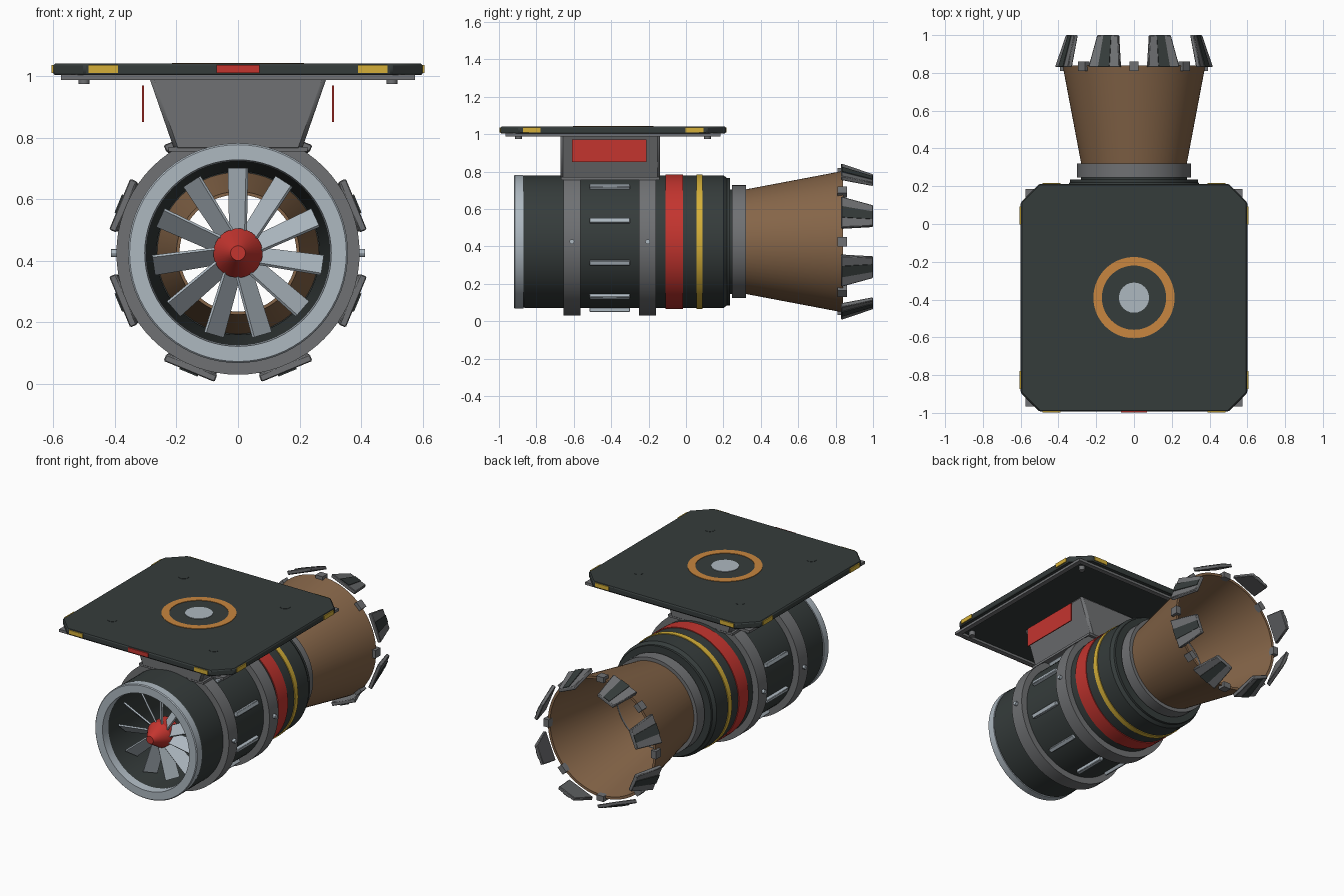
import bpy, bmesh, math
from mathutils import Matrix, Vector

if "Cube" in bpy.data.objects:
    bpy.data.objects.remove(bpy.data.objects["Cube"])


def material(name, r, g, b):
    m = bpy.data.materials.new(name)
    m.use_nodes = True
    m.diffuse_color = (r, g, b, 1)
    m.node_tree.nodes["Principled BSDF"].inputs["Base Color"].default_value = (r, g, b, 1)
    return m


DARK = material("dark_slate", 0.036, 0.045, 0.044)
GREY = material("mid_grey", 0.16, 0.165, 0.172)
LIGHT = material("light_steel", 0.42, 0.48, 0.53)
RED = material("red", 0.55, 0.035, 0.028)
YELLOW = material("yellow", 0.66, 0.43, 0.04)
BROWN = material("bronze_brown", 0.235, 0.13, 0.065)
ORANGE = material("orange", 0.58, 0.24, 0.05)

AXIS_Z = 0.425                      # height of the engine axis
ENGINE = Vector((0, 0, AXIS_Z))
PLATE_Y = -0.39                     # centre of the mounting plate


def finish(name, bm, mat, bevel=0):
    bmesh.ops.remove_doubles(bm, verts=bm.verts, dist=1e-5)
    bmesh.ops.recalc_face_normals(bm, faces=bm.faces)
    mesh = bpy.data.meshes.new(name)
    bm.to_mesh(mesh)
    bm.free()
    mesh.materials.append(mat)
    mesh.shade_smooth()
    mesh.set_sharp_from_angle(angle=math.radians(30))
    ob = bpy.data.objects.new(name, mesh)
    bpy.context.collection.objects.link(ob)
    if bevel:
        mod = ob.modifiers.new("bevel", "BEVEL")
        mod.width = bevel
        mod.segments = 1
    return ob


def lathe(name, profile, mat, origin=ENGINE, axis="Y", steps=72):
    """Spin (along, radius) points; closed loop unless it starts on the axis."""
    bm = bmesh.new()
    ax = Vector((0, 1, 0)) if axis == "Y" else Vector((0, 0, 1))
    vs = [bm.verts.new(origin + ax * a + Vector((r, 0, 0))) for a, r in profile]
    edges = [bm.edges.new(p) for p in zip(vs, vs[1:])]
    if profile[0][1] > 0:
        edges.append(bm.edges.new((vs[-1], vs[0])))
    bmesh.ops.spin(bm, geom=vs + edges, cent=origin, axis=ax,
                   angle=math.tau, steps=steps, use_duplicate=False)
    return finish(name, bm, mat)


def band(name, y0, y1, inner, outer, mat):
    return lathe(name, [(y0, inner), (y0, outer), (y1, outer), (y1, inner)], mat)


def disc(name, x, y, z0, z1, r, mat):
    return lathe(name, [(z0, 0), (z0, r), (z1, r), (z1, 0)], mat,
                 Vector((x, y, 0)), "Z", 24)


def loft(name, rings, mat, bevel=0):
    """Skin between rings of equal point count and cap both ends."""
    bm = bmesh.new()
    rows = [[bm.verts.new(p) for p in ring] for ring in rings]
    n = len(rows[0])
    for a, b in zip(rows, rows[1:]):
        for i in range(n):
            bm.faces.new((a[i], a[(i + 1) % n], b[(i + 1) % n], b[i]))
    bm.faces.new(rows[0])
    bm.faces.new(rows[-1])
    return finish(name, bm, mat, bevel)


def box(name, x0, x1, y0, y1, z0, z1, mat, bevel=0):
    return loft(name, [[(x0, y0, z), (x1, y0, z), (x1, y1, z), (x0, y1, z)]
                       for z in (z0, z1)], mat, bevel)


def radial(name, rings, angle, mat, bevel=0):
    """Loft given in (radius, tangent, y), turned about the engine axis."""
    turn = Matrix.Translation(ENGINE) @ Matrix.Rotation(-angle, 4, "Y")
    return loft(name, [[turn @ Vector((r, y, t)) for r, t, y in ring]
                       for ring in rings], mat, bevel)


def slab(r, depth, half, y):
    return [(r - depth, -half, y), (r, -half, y), (r, half, y), (r - depth, half, y)]


# Engine casing, open right through
lathe("engine_casing", [(-0.87, 0.30), (-0.87, 0.35), (-0.862, 0.355), (0.20, 0.355),
                        (0.22, 0.34), (0.235, 0.34), (0.235, 0.275), (0.0, 0.265)], DARK)
lathe("intake_ring", [(-0.92, 0.303), (-0.92, 0.352), (-0.915, 0.357),
                      (-0.87, 0.357), (-0.87, 0.298)], LIGHT)
band("front_strap", -0.655, -0.565, 0.34, 0.395, GREY)
band("rear_strap", -0.25, -0.16, 0.34, 0.395, GREY)
band("red_band", -0.11, -0.015, 0.34, 0.36, RED)
band("yellow_band", 0.055, 0.088, 0.34, 0.36, YELLOW)

# Exhaust nozzle
lathe("nozzle", [(-0.10, 0.20), (0.84, 0.378), (0.84, 0.362), (-0.10, 0.19)], BROWN)
band("nozzle_seat", 0.23, 0.25, 0.255, 0.28, DARK)
band("nozzle_collar", 0.245, 0.32, 0.265, 0.302, GREY)

# Fan
lathe("fan_hub", [(-0.88, 0), (-0.88, 0.024), (-0.79, 0.08), (-0.70, 0.08), (-0.70, 0)],
      RED, steps=40)
BLADES = 11
for i in range(BLADES):
    rings = []
    for r, chord, pitch in ((0.07, 0.075, 48), (0.277, 0.085, 46)):
        p = math.radians(pitch)
        along = Vector((0, math.cos(p), math.sin(p))) * chord / 2
        thick = Vector((0, -math.sin(p), math.cos(p))) * 0.005
        mid = Vector((r, 0, -0.765))
        rings.append([mid - along - thick, mid + along - thick,
                      mid + along + thick, mid - along + thick])
    radial("fan_blade", rings, math.pi / 2 + math.tau * i / BLADES, LIGHT)

# Ribs along the casing
for i in range(10):
    radial("casing_rib", [slab(0.375, 0.03, 0.013, y) for y in (-0.515, -0.3)],
           math.radians(18 + 36 * i), LIGHT, 0.003)

# Nozzle petals with dark inlays, and hinge blocks between them
for i in range(8):
    a = math.radians(22.5 + 45 * i)
    radial("nozzle_petal", [slab(0.417, 0.025, 0.09, 0.83), slab(0.367, 0.022, 0.06, 1.0)],
           a, GREY, 0.004)
    radial("petal_inlay", [slab(0.421, 0.008, 0.032, 0.834), slab(0.371, 0.008, 0.022, 0.998)],
           a, DARK)
    radial("hinge_block", [slab(0.393, 0.035, 0.025, y) for y in (0.81, 0.86)],
           a + math.radians(22.5), GREY)

# Strap bolts
for side in (0, math.pi):
    for y in (-0.61, -0.205):
        rings = [[(r, 0.013 * math.cos(k * math.tau / 12), y + 0.013 * math.sin(k * math.tau / 12))
                  for k in range(12)] for r in (0.385, 0.412)]
        radial("strap_bolt", rings, side, LIGHT)

# Pylon
loft("pylon", [[(-w, -0.67, z), (w, -0.67, z), (w, -0.14, z), (-w, -0.14, z)]
               for w, z in ((0.205, 0.755), (0.29, 1.0))], GREY, 0.013)
box("pylon_saddle", -0.225, 0.225, -0.668, -0.142, 0.755, 0.77, GREY)
for s in (-1, 1):
    box("pylon_side_panel", s * 0.308 - 0.003, s * 0.308 + 0.003, -0.61, -0.21, 0.85, 0.97, RED)

# Mounting plate with clipped corners
W, H, C = 0.6, 0.603, 0.1
outline = [(-W + C, -H), (W - C, -H), (W, -H + C), (W, H - C),
           (W - C, H), (-W + C, H), (-W, H - C), (-W, -H + C)]
loft("mounting_plate", [[(x, y + PLATE_Y, z) for x, y in outline] for z in (1.003, 1.04)],
     DARK, 0.006)
for s in (-1, 1):
    box("frame_side_rail", s * 0.56 - 0.015, s * 0.56 + 0.015, -0.965, 0.185, 0.988, 1.005, GREY)
    y = PLATE_Y + s * 0.56
    box("frame_cross_rail", -0.575, 0.575, y - 0.015, y + 0.015, 0.988, 1.005, GREY)
    for t in (-1, 1):
        disc("frame_bolt", s * 0.5, PLATE_Y + t * 0.505, 0.975, 1.005, 0.018, GREY)
        disc("plate_plug", s * 0.355, PLATE_Y + t * 0.355, 1.035, 1.0415, 0.03, DARK)
        # Yellow markers on all four edges
        x = s * 0.4375
        y = PLATE_Y + t * 0.603
        box("edge_marker", x - 0.0475, x + 0.0475, y - 0.004, y + 0.004, 1.01, 1.036, YELLOW)
        x = s * 0.601
        y = PLATE_Y + t * 0.435
        box("edge_marker", x - 0.004, x + 0.004, y - 0.0475, y + 0.0475, 1.01, 1.036, YELLOW)
box("front_marker", -0.07, 0.07, -0.998, -0.99, 1.01, 1.036, RED)

# Socket on top of the plate
lathe("socket_ring", [(1.03, 0.17), (1.03, 0.215), (1.043, 0.215), (1.043, 0.17)], ORANGE,
      Vector((0, PLATE_Y, 0)), "Z")
disc("socket_centre", 0, PLATE_Y, 1.03, 1.043, 0.08, LIGHT)
